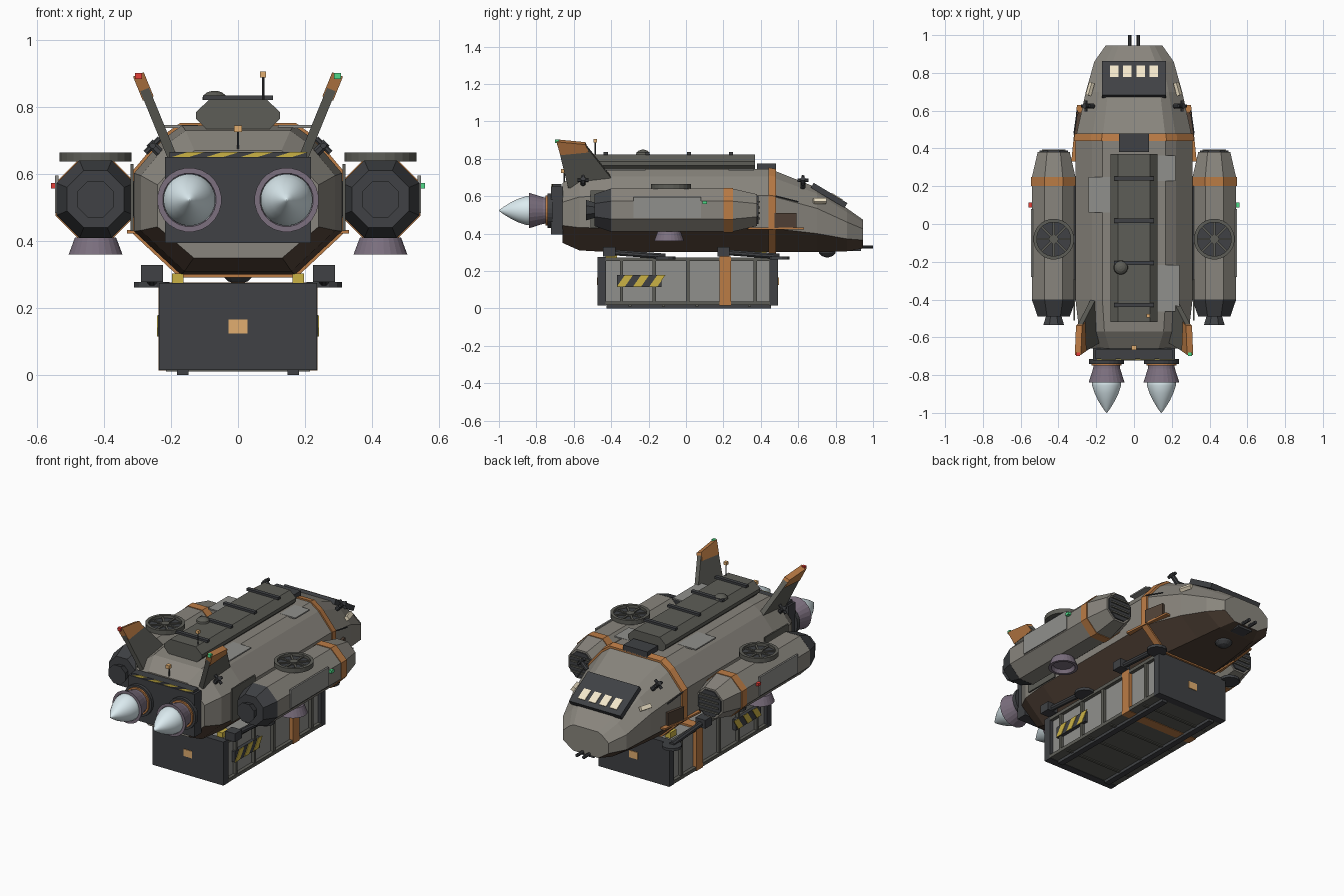
import bpy, bmesh, math
from mathutils import Vector, Matrix

if "Cube" in bpy.data.objects:
    bpy.data.objects.remove(bpy.data.objects["Cube"])

COLORS = dict(hull=(.25, .235, .205), dark=(.05, .053, .058), olive=(.11, .11, .095), panel=(.28, .28, .265),
              orange=(.5, .2, .06), brown=(.085, .055, .038), purple=(.2, .16, .21), flame=(.72, .84, .88),
              cream=(.9, .8, .6), yellow=(.6, .45, .06), tan=(.75, .42, .16), red=(.8, .05, .04), green=(.08, .7, .25))
MATS = {}
for n, c in COLORS.items():
    MATS[n] = bpy.data.materials.new(n)
    MATS[n].diffuse_color = (*c, 1)


def make(name, bm, mat, smooth=False):
    bmesh.ops.recalc_face_normals(bm, faces=bm.faces)
    me = bpy.data.meshes.new(name)
    for f in bm.faces:
        f.smooth = smooth
    bm.to_mesh(me)
    bm.free()
    ob = bpy.data.objects.new(name, me)
    bpy.context.collection.objects.link(ob)
    me.materials.append(MATS[mat])
    return ob


def box(name, center, size, mat, rot=None):
    bm = bmesh.new()
    bmesh.ops.create_cube(bm, size=1)
    m = Matrix.Translation(center) @ (rot or Matrix()) @ Matrix.Diagonal((*size, 1))
    bm.transform(m)
    return make(name, bm, mat)


def loft(name, rings, mat, smooth=False):
    """Skin a list of closed rings and cap both ends."""
    bm = bmesh.new()
    vs = [[bm.verts.new(p) for p in r] for r in rings]
    n = len(vs[0])
    for a, b in zip(vs, vs[1:]):
        for i in range(n):
            bm.faces.new((a[i], a[(i + 1) % n], b[(i + 1) % n], b[i]))
    bm.faces.new(vs[0])
    bm.faces.new(vs[-1])
    return make(name, bm, mat, smooth)


def turned(name, base, axis, profile, mat, n=24, smooth=False):
    """Lathe of (distance, radius) pairs along an axis."""
    q = Vector(axis).to_track_quat('Z', 'Y')
    rings = [[Vector(base) + q @ Vector((r * math.cos(t), r * math.sin(t), d))
              for t in (math.tau * (i + .5) / n for i in range(n))] for d, r in profile]
    return loft(name, rings, mat, smooth)


def rod(name, a, b, r, mat, n=8):
    d = Vector(b) - Vector(a)
    return turned(name, a, d, [(0, r), (d.length, r)], mat, n)


def section(y, w, zb, zt):
    half = [(.54, 1), (.72, .91), (1, .68), (1, .29), (.55, 0)]
    pts = half + [(-x, z) for x, z in reversed(half)]
    return [Vector((x * w, y, zb + z * (zt - zb))) for x, z in pts]


# Main hull with dark brown belly
hull = loft('hull', [section(*s) for s in [
    (-.66, .24, .35, .67), (-.57, .29, .31, .73), (-.4, .31, .3, .745), (.45, .31, .3, .745),
    (.7, .255, .3, .645), (.86, .21, .305, .535), (.945, .15, .32, .475)]], 'hull')
hull.data.materials.append(MATS['brown'])
for p in hull.data.polygons:
    if p.normal.z < -.3:
        p.material_index = 1
loft('hull_band', [section(.44, .318, .292, .753), section(.48, .313, .292, .745)], 'orange')

# Spine along the roof
loft('roof_spine', [[(x, y, z) for x, z in [(.09, .73), (.125, .765), (.125, .785), (.085, .823),
     (-.085, .823), (-.125, .785), (-.125, .765), (-.09, .73)]] for y in (-.52, .37)], 'olive')
for i in range(4):
    box('spine_bar', (0, .24 - i * .223, .828), (.21, .022, .014), 'dark')
box('roof_hatch', (0, .43, .757), (.16, .1, .036), 'dark')
turned('roof_dome', (-.07, -.23, .822), (0, 0, 1), [(0, .038), (.012, .035), (.022, .022), (.026, .008)], 'olive', 16)
rod('antenna', (.075, -.485, .82), (.075, -.485, .89), .004, 'dark')
box('antenna_light', (.075, -.485, .897), (.018, .018, .018), 'tan')
box('tail_light', (0, -.655, .735), (.024, .024, .02), 'tan')
rod('tail_light_post', (0, -.65, .66), (0, -.65, .73), .004, 'dark')
for x, y, sx, sy in [(-.18, .155, .12, .19), (.17, .295, .1, .135), (.18, -.34, .12, .245)]:
    box('roof_panel', (x, y, .742), (sx, sy, .008), 'panel')

# Cockpit window
tilt = Matrix.Rotation(math.radians(-31), 4, 'X')
wc = Vector((0, .765, .604))
box('window_frame', wc, (.34, .21, .03), 'dark', tilt)
for i in range(4):
    box('window_pane', wc + tilt @ Vector((-.105 + i * .07, .04, .015)), (.046, .07, .008), 'cream', tilt)
turned('chin_dome', (0, .755, .31), (0, 0, -1), [(0, .048), (.015, .045), (.03, .03), (.037, .008)], 'dark', 16)
box('nose_barrel_mount', (0, .9, .318), (.09, .07, .025), 'dark')

# Rear engine block with hazard trim
box('engine_block', (0, -.69, .523), (.435, .065, .256), 'dark')
box('block_trim', (0, -.69, .658), (.41, .05, .016), 'dark')


def stripes(name, origin, u, v, length, height, count):
    """Slanted yellow strips laid on a flat plate."""
    o, u, v = Vector(origin), Vector(u), Vector(v)
    k = u.cross(v) * .002
    step = length / count
    for i in range(count):
        a = o + u * (i * step)
        q = [a, a + u * step * .5, a + u * step + v * height, a + u * step * .5 + v * height]
        loft(name, [[p - k for p in q], [p + k for p in q]], 'yellow')


stripes('block_stripe', (-.2, -.716, .65), (1, 0, 0), (0, 0, 1), .41, .016, 4)

for s in (-1, 1):
    X = Vector((s, 1, 1))

    def P(x, y, z):
        return (s * x, y, z)

    # Main engine, bell and flame
    e = P(.145, -.715, .523)
    turned('engine_collar', e, (0, -1, 0), [(0, .093), (.025, .093)], 'dark')
    turned('engine_ring', e, (0, -1, 0), [(.02, .08), (.035, .08)], 'orange')
    turned('engine_bell', e, (0, -1, 0), [(.03, .07), (.05, .072), (.125, .096), (.125, .08), (.1, .07)], 'purple')
    turned('engine_flame', e, (0, -1, 0), [(.1, .079), (.14, .077), (.18, .064), (.22, .045),
                                           (.26, .02), (.28, .006), (.285, .0005)], 'flame', 32, True)

    # Tail fin with orange tip
    def fin(name, pts, mat, t):
        q = [Vector((.2 + (z - .66) * .41, y, z)) for y, z in pts]
        d = Vector((t, 0, -t * .41))
        loft(name, [[(p + k * d) * X for p in q] for k in (-1, 1)], mat)
    fin('tail_fin', [(-.69, .893), (-.54, .878), (-.36, .65), (-.63, .65)], 'olive', .013)
    fin('fin_tip', [(-.693, .897), (-.538, .882), (-.52, .84), (-.672, .825)], 'orange', .016)
    lamp = 'green' if s > 0 else 'red'
    box('fin_light', P(.297, -.69, .893), (.02, .02, .018), lamp)

    # Side pod, octagonal
    def pod(name, prof, mat):
        k = 1 / math.cos(math.pi / 8)
        turned(name, P(.425, 0, .525), (0, 1, 0), [(d, r * k) for d, r in prof], mat, 8)
    pod('pod_body', [(-.4, .115), (.25, .115), (.38, .085)], 'hull')
    pod('pod_cap', [(-.49, .085), (-.4, .116)], 'dark')
    pod('pod_nozzle', [(-.535, .055), (-.485, .04)], 'dark')
    pod('pod_band', [(.2, .119), (.25, .119)], 'orange')
    pod('pod_intake', [(.375, .075), (.388, .075)], 'dark')
    for i in range(4):
        box('intake_slat', P(.425, .388, .48 + i * .03), (.125, .014, .01), 'olive')
    box('pod_panel', P(.541, -.1, .54), (.01, .36, .112), 'panel')
    box('pod_light', P(.549, .1, .565), (.018, .025, .016), lamp)
    box('pod_pylon', P(.305, -.05, .525), (.05, .5, .11), 'dark')

    # Lift fan on top and thruster below
    f = P(.425, -.08, .638)
    turned('fan_ring', f, (0, 0, 1), [(0, .09), (0, .108), (.027, .108), (.027, .09), (0, .09)], 'olive')
    turned('fan_floor', f, (0, 0, 1), [(0, .095), (.01, .095)], 'dark')
    turned('fan_hub', f, (0, 0, 1), [(0, .024), (.024, .024)], 'olive', 12)
    for i in range(8):
        box('fan_blade', Vector(f) + Vector((math.cos(i * math.pi / 4), math.sin(i * math.pi / 4), 0)) * .057
            + Vector((0, 0, .016)), (.075, .012, .006), 'olive', Matrix.Rotation(i * math.pi / 4, 4, 'Z'))
    turned('lift_thruster', P(.425, -.09, .41), (0, 0, -1), [(0, .062), (.01, .066), (.05, .081), (.05, .065), (.03, .055)], 'purple')

    # Manoeuvring jets: small crosses on the shoulders
    for y, x, z in [(.625, .255, .685), (-.55, .255, .685)]:
        c = Vector(P(x, y, z))
        out = Vector((s * .7, 0, .7))
        rod('jet_post', c - out * .055, c + out * .012, .014, 'dark')
        for d in (Vector((0, 1, 0)), Vector((s * .7, 0, -.7))):
            rod('jet_nozzles', c - d * .03, c + d * .03, .009, 'dark')

    # Nose side details
    box('side_window', P(.232, .715, .575), (.02, .07, .025), 'cream', Matrix.Rotation(s * .28, 4, 'Z') @ Matrix.Rotation(-s * .6, 4, 'Y'))
    box('side_door', P(.293, .53, .47), (.03, .12, .08), 'brown', Matrix.Rotation(s * .2, 4, 'Z'))
    box('door_sill', P(.3, .48, .428), (.034, .3, .011), 'orange', Matrix.Rotation(s * .1, 4, 'Z'))
    box('side_rail', P(.316, -.4, .53), (.008, .22, .2), 'olive')
    rod('door_rail', P(.317, .48, .6), P(.3, .6, .57), .004, 'dark')
    rod('nose_barrel', P(.022, .88, .328), P(.022, 1, .328), .01, 'dark')

    # Folded landing legs
    for y in (-.41, .2):
        box('leg_hinge', P(.257, y, .303), (.066, .065, .05), 'dark')
        rod('leg_strut', P(.257, y, .3), P(.257, y + .3, .278), .016, 'dark')
        turned('leg_foot', P(.257, y + .3, .262), (0, 0, 1), [(0, .055), (.016, .055)], 'dark', 12)
    for y in (-.4, .4):
        box('cargo_clamp', P(.18, y, .287), (.034, .06, .034), 'yellow')

    # Container sides: ribs, skids and hazard panel
    for y in (-.345, -.17, .01, .37):
        box('cargo_rib', P(.222, y, .145), (.022, .018, .24), 'olive')
    for z in (.027, .262):
        box('cargo_rail', P(.222, .01, z), (.026, .88, .02), 'olive')
    box('cargo_skid', P(.165, .015, .009), (.034, .88, .018), 'dark')
    box('hazard_panel', P(.228, -.25, .147), (.02, .24, .064), 'dark')
    stripes('hazard_stripe', P(.239, -.37, .116), (0, 1, 0), (0, 0, 1), .26, .062, 3)

# Cargo container
box('cargo_body', (0, .01, .145), (.43, .9, .24), 'panel')
box('cargo_floor', (0, .01, .028), (.42, .88, .022), 'olive')
for y in (-.45, .47):
    box('cargo_end', (0, y, .145), (.47, .045, .26), 'dark')
    box('cargo_label', (0, y + (-.024 if y < 0 else .024), .145), (.056, .005, .042), 'tan')
for y in (-.3, -.12, .06, .34):
    box('cargo_cross_rib', (0, y, .018), (.43, .016, .014), 'olive')
box('cargo_band', (0, .21, .145), (.475, .06, .262), 'orange')

for m in bpy.data.materials:
    if m.users and not m.is_grease_pencil:
        m.use_nodes = True
        m.node_tree.nodes["Principled BSDF"].inputs["Base Color"].default_value = m.diffuse_color
